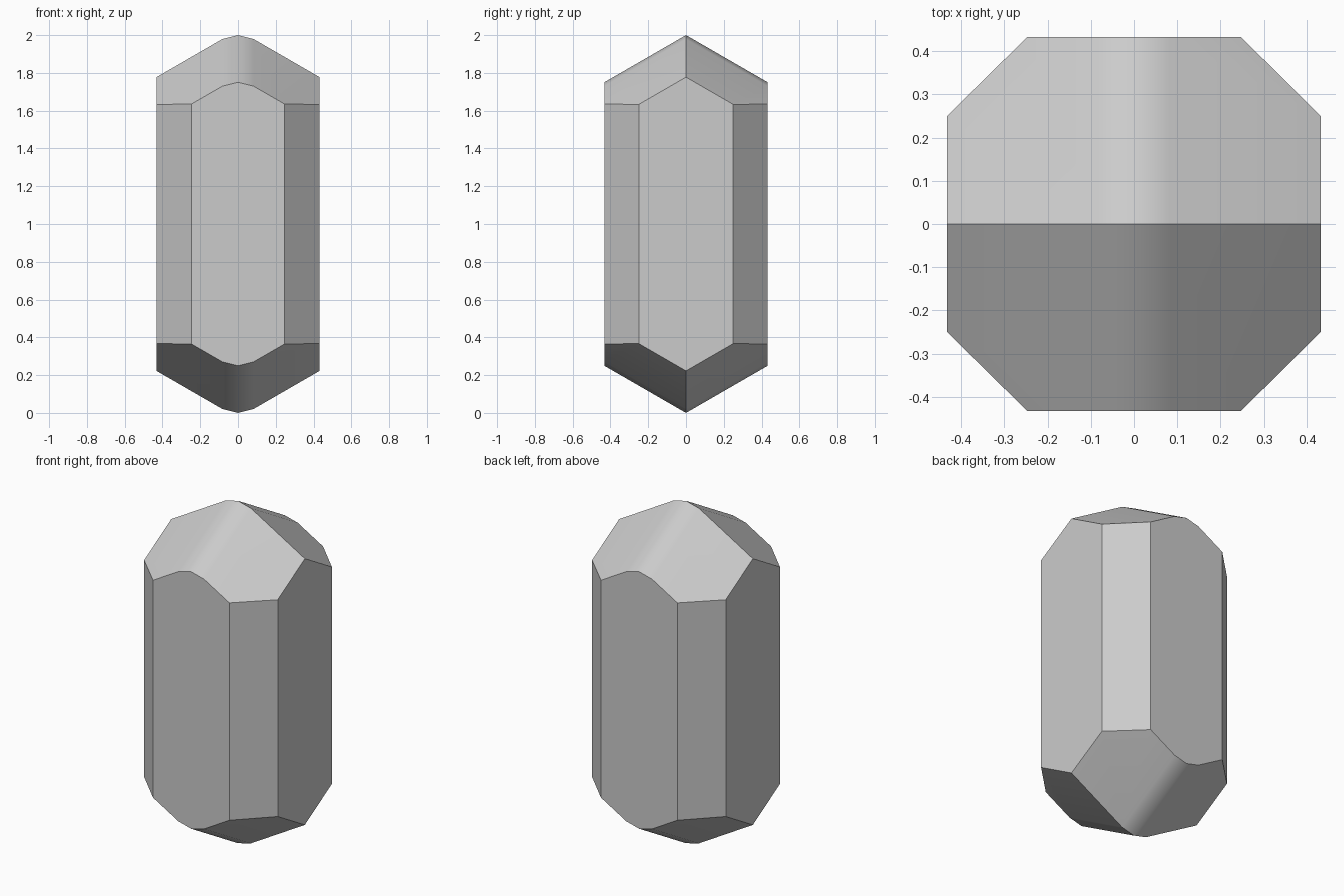
import bpy, bmesh, math

cube = bpy.data.objects.get("Cube")
if cube:
    bpy.data.objects.remove(cube)

HALF = 0.432        # half width of the prism
SLOPE = math.tan(math.radians(30))
ROUND = 0.083       # half width of the softened crest
CREST = 0.979       # height of the crest's edge above the middle


def roof(x, y):
    """Height of the cap above the middle of the crystal."""
    x, y = abs(x), abs(y)
    top = CREST - (x - ROUND) * SLOPE if x >= ROUND else 1 - x * (1 - CREST) / ROUND
    return top - y * SLOPE


# Quarter outline of the octagon plus the points of the crest and ridge
plan = [(0, 0), (ROUND, 0), (HALF, 0), (HALF, 0.25),
        (0.247, HALF), (ROUND, HALF), (0, HALF)]
points = {(sx * x, sy * y, 1 + sz * roof(x, y))
          for x, y in plan for sx in (-1, 1) for sy in (-1, 1) for sz in (-1, 1)}

# Closed body, with flat facets merged
bm = bmesh.new()
for p in sorted(points):
    bm.verts.new(p)
bmesh.ops.convex_hull(bm, input=bm.verts[:])
bmesh.ops.dissolve_limit(bm, angle_limit=math.radians(1),
                         verts=bm.verts[:], edges=bm.edges[:])
bmesh.ops.recalc_face_normals(bm, faces=bm.faces[:])
mesh = bpy.data.meshes.new("crystal")
bm.to_mesh(mesh)
bm.free()
crystal = bpy.data.objects.new("crystal", mesh)
bpy.context.collection.objects.link(crystal)

# Plain grey
grey = bpy.data.materials.new("light grey")
grey.use_nodes = True
colour = (0.6, 0.6, 0.6, 1)
grey.diffuse_color = colour
grey.node_tree.nodes["Principled BSDF"].inputs["Base Color"].default_value = colour
mesh.materials.append(grey)

# Soft crest, crisp facets elsewhere
bpy.ops.object.select_all(action='DESELECT')
crystal.select_set(True)
bpy.context.view_layer.objects.active = crystal
bpy.ops.object.shade_smooth_by_angle(angle=math.radians(30))
weighted = crystal.modifiers.new("facet normals", 'WEIGHTED_NORMAL')
weighted.keep_sharp = True
